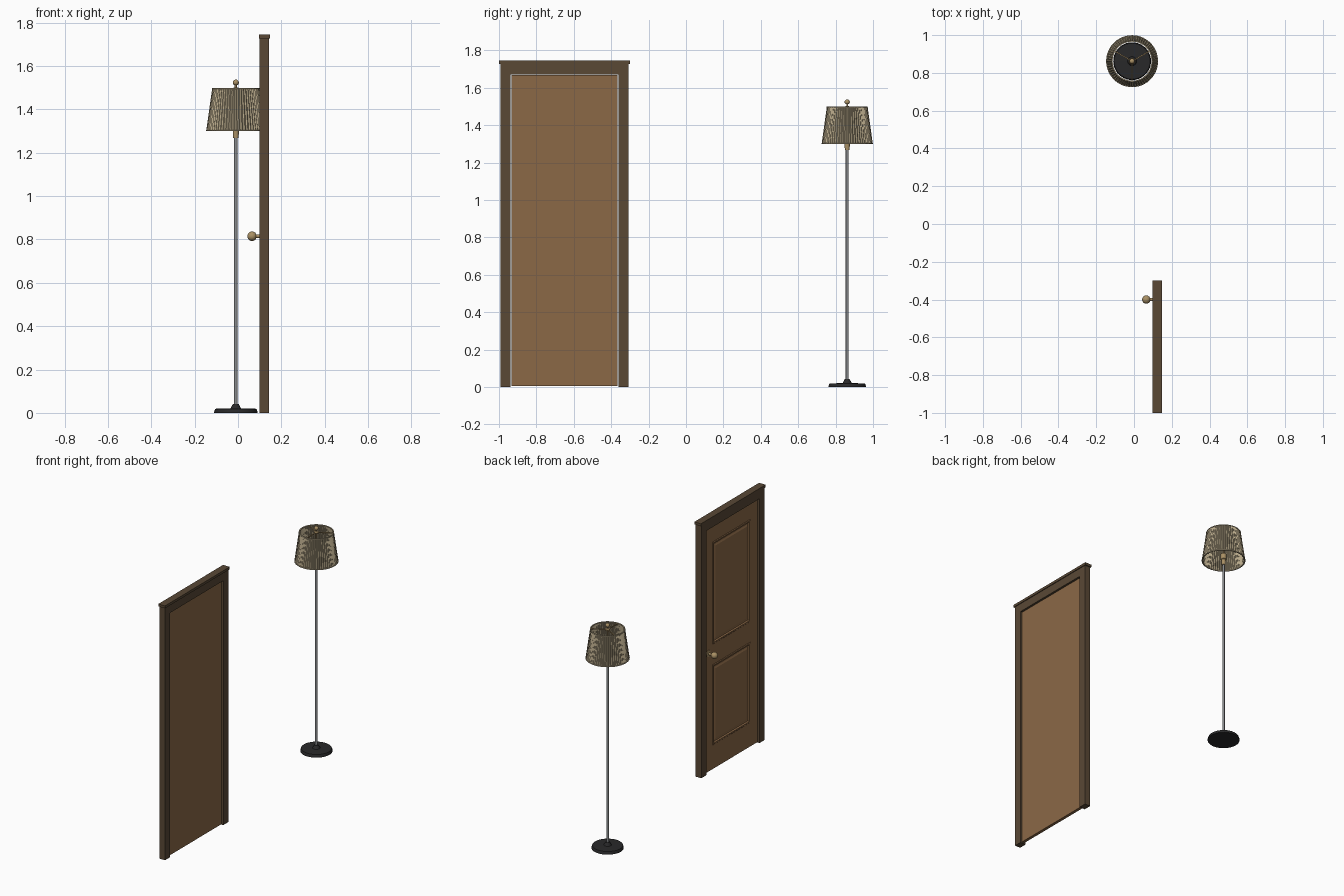
import bpy, bmesh, math
from mathutils import Vector

cube = bpy.data.objects.get("Cube")
if cube:
    bpy.data.objects.remove(cube, do_unlink=True)


def material(name, rgb):
    m = bpy.data.materials.new(name)
    m.use_nodes = True
    m.diffuse_color = (*rgb, 1)
    m.node_tree.nodes["Principled BSDF"].inputs["Base Color"].default_value = (*rgb, 1)
    return m


LEAF = material("mid brown wood", (0.26, 0.14, 0.062))
FRAME = material("dark brown wood", (0.10, 0.065, 0.036))
BRASS = material("aged brass", (0.40, 0.28, 0.13))
STEEL = material("grey steel", (0.24, 0.25, 0.26))
BLACK = material("charcoal", (0.022, 0.022, 0.023))
CREAM = material("cream fabric", (0.47, 0.39, 0.25))


def finish(name, bm, mat, smooth=True):
    bmesh.ops.recalc_face_normals(bm, faces=bm.faces)
    me = bpy.data.meshes.new(name)
    bm.to_mesh(me)
    bm.free()
    me.materials.append(mat)
    ob = bpy.data.objects.new(name, me)
    bpy.context.collection.objects.link(ob)
    if smooth:
        bpy.ops.object.select_all(action='DESELECT')
        ob.select_set(True)
        bpy.context.view_layer.objects.active = ob
        bpy.ops.object.shade_smooth_by_angle(angle=math.radians(35))
    return ob


def box_mesh(lo, hi):
    lo, hi = Vector(lo), Vector(hi)
    bm = bmesh.new()
    bmesh.ops.create_cube(bm, size=1)
    for v in bm.verts:
        v.co = (lo + hi) / 2 + v.co * (hi - lo)
    return bm


def lathe(name, profile, mat, at, axis="Z", sides=32):
    """Spin (radius, height) pairs around an axis through a point."""
    bm = bmesh.new()
    verts = [bm.verts.new((r, 0, h)) for r, h in profile]
    edges = [bm.edges.new(p) for p in zip(verts, verts[1:])]
    bmesh.ops.spin(bm, geom=verts + edges, cent=(0, 0, 0), axis=(0, 0, 1),
                   angle=math.tau, steps=sides, use_duplicate=False)
    bmesh.ops.remove_doubles(bm, verts=bm.verts, dist=1e-5)
    ob = finish(name, bm, mat)
    ob.location = at
    if axis == "-X":
        ob.rotation_euler.y = -math.pi / 2
    return ob


def ball(r, z, steps=12):
    return [(r * math.sin(math.pi * i / steps), z - r * math.cos(math.pi * i / steps))
            for i in range(steps + 1)]


# Door frame: mirrored jambs, head and cap
DOOR_Y = -0.65
for side, label in ((-1, "front"), (1, "back")):
    ys = sorted((DOOR_Y + side * 0.288, DOOR_Y + side * 0.342))
    finish(label + "_jamb", box_mesh((0.1, ys[0], 0), (0.142, ys[1], 1.73)), FRAME, False)
finish("frame_head", box_mesh((0.1, DOOR_Y - 0.288, 1.672), (0.142, DOOR_Y + 0.288, 1.73)), FRAME, False)
finish("frame_cap", box_mesh((0.097, DOOR_Y - 0.35, 1.728), (0.147, DOOR_Y + 0.35, 1.745)), FRAME, False)

# Door leaf with two moulded panels on one face
bm = box_mesh((0.112, DOOR_Y - 0.284, 0.006), (0.132, DOOR_Y + 0.284, 1.668))
panel_half, panel_rows = 0.205, ((0.17, 0.72), (0.86, 1.56))
cuts = [((0, DOOR_Y + s * panel_half, 0), (0, 1, 0)) for s in (-1, 1)]
cuts += [((0, 0, z), (0, 0, 1)) for row in panel_rows for z in row]
for co, no in cuts:
    bmesh.ops.bisect_plane(bm, geom=bm.verts[:] + bm.edges[:] + bm.faces[:], plane_co=co, plane_no=no)
bm.normal_update()


def is_panel(f):
    c = f.calc_center_median()
    return (f.normal.x < -0.9 and abs(c.y - DOOR_Y) < panel_half
            and any(a < c.z < b for a, b in panel_rows))


panels = [f for f in bm.faces if is_panel(f)]
for thick, depth in ((0.006, 0.004), (0.012, 0), (0.006, -0.009), (0.014, 0), (0.014, 0.004)):
    bmesh.ops.inset_individual(bm, faces=panels, thickness=thick, depth=depth)
finish("door_leaf", bm, LEAF, False)

# Door knob with stem and rose
lathe("door_knob", [(0, 0), (0.022, 0), (0.022, 0.004), (0.008, 0.007), (0.008, 0.03)]
      + ball(0.022, 0.047)[2:], BRASS, (0.112, -0.40, 0.815), "-X")

# Lamp base, pole and socket
LX, LY = -0.01, 0.862
HERE = (LX, LY, 0)
lathe("lamp_base", [(0, 0), (0.1, 0), (0.1, 0.006), (0.095, 0.019), (0.024, 0.021),
                    (0.013, 0.042), (0, 0.042)], BLACK, HERE, sides=40)
lathe("lamp_pole", [(0, 0.04), (0.008, 0.04), (0.008, 1.275), (0, 1.275)], STEEL, HERE, sides=20)
lathe("lamp_socket", [(0, 1.268), (0.013, 1.268), (0.014, 1.305), (0.018, 1.308), (0.018, 1.345),
                      (0.005, 1.352), (0.004, 1.49), (0.016, 1.492), (0.016, 1.499),
                      (0.005, 1.502), (0.005, 1.512)] + ball(0.014, 1.524)[2:], BRASS, HERE, sides=24)

# Three spider arms holding the shade
for i in range(3):
    bm = box_mesh((0.01, -0.003, 1.492), (0.108, 0.003, 1.498))
    arm = finish("spider_arm_%d" % (i + 1), bm, BRASS, False)
    arm.location = HERE
    arm.rotation_euler.z = math.radians(30 + 120 * i)

# Pleated shade
PLEATS = 60
bm = bmesh.new()
rings = []
for radius, z in ((0.1365, 1.302), (0.109, 1.498)):
    ring = []
    for i in range(PLEATS * 2):
        a = math.tau * i / (PLEATS * 2)
        r = radius - (0.005 if i % 2 else 0)
        ring.append(bm.verts.new((r * math.cos(a), r * math.sin(a), z)))
    rings.append(ring)
for i in range(PLEATS * 2):
    j = (i + 1) % (PLEATS * 2)
    bm.faces.new((rings[0][i], rings[0][j], rings[1][j], rings[1][i]))
shade = finish("lamp_shade", bm, CREAM, False)
shade.location = HERE
shell = shade.modifiers.new("thickness", 'SOLIDIFY')
shell.thickness = 0.002

# Fabric bands around the shade rims
for label, r, z in (("lower", 0.1375, 1.3), ("upper", 0.11, 1.495)):
    lathe(label + "_shade_band", [(r, z), (r - 0.0007, z + 0.005), (r - 0.007, z + 0.005),
                                  (r - 0.0065, z), (r, z)], CREAM, HERE, sides=60)
